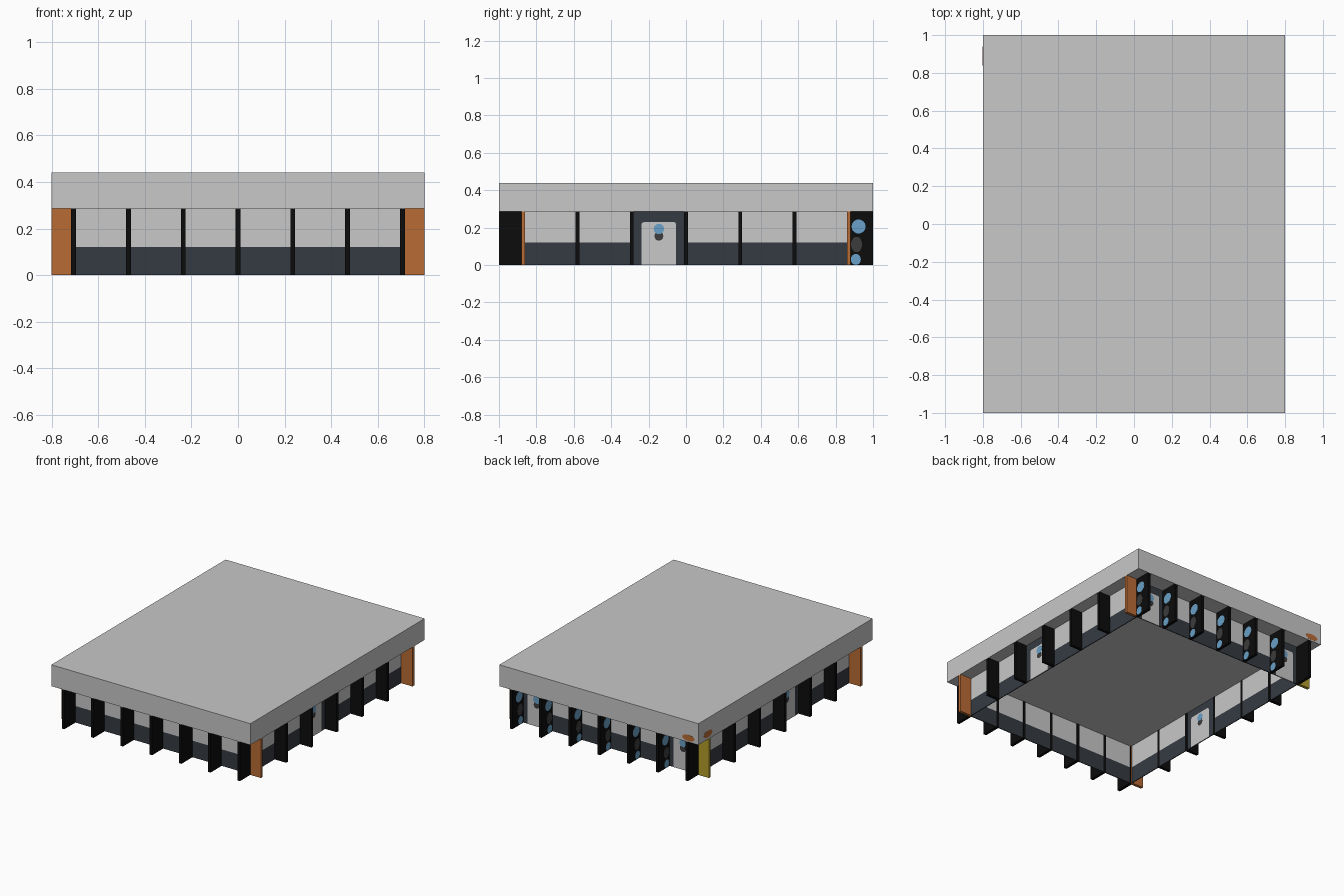
import bpy, bmesh, math

if "Cube" in bpy.data.objects:
    bpy.data.objects.remove(bpy.data.objects["Cube"])

def material(name, rgb):
    m = bpy.data.materials.new(name)
    m.diffuse_color = (*rgb, 1)
    m.use_nodes = True
    m.node_tree.nodes["Principled BSDF"].inputs["Base Color"].default_value = m.diffuse_color
    return m

LIGHT = material("light_grey", (0.578, 0.578, 0.578))
DARK = material("slate", (0.036, 0.043, 0.055))
BLACK = material("black", (0.0035, 0.0035, 0.0035))
ORANGE = material("orange", (0.485, 0.150, 0.036))
YELLOW = material("yellow", (0.46, 0.34, 0.025))
BLUE = material("sky_blue", (0.144, 0.352, 0.578))
GREY = material("dark_grey", (0.045, 0.045, 0.045))

H = 0.285            # eave height
WX, WY = 0.705, 0.87 # wall planes
T = 0.003            # half wall thickness
BAND = 0.12          # height of dark base band

def prism(name, pts, axis, a, b, mat):
    """Extrude a (u, z) profile along axis 'x' or 'y' from a to b."""
    bm = bmesh.new()
    place = (lambda u, z, d: (d, u, z)) if axis == 'x' else (lambda u, z, d: (u, d, z))
    face = bm.faces.new([bm.verts.new(place(u, z, a)) for u, z in pts])
    new = bmesh.ops.extrude_face_region(bm, geom=[face])["geom"]
    step = (b - a, 0, 0) if axis == 'x' else (0, b - a, 0)
    bmesh.ops.translate(bm, vec=step, verts=[v for v in new if isinstance(v, bmesh.types.BMVert)])
    bmesh.ops.recalc_face_normals(bm, faces=bm.faces)
    me = bpy.data.meshes.new(name)
    bm.to_mesh(me)
    bm.free()
    me.materials.append(mat)
    ob = bpy.data.objects.new(name, me)
    bpy.context.collection.objects.link(ob)
    return ob

def rect(u0, u1, z0, z1):
    return [(u0, z0), (u1, z0), (u1, z1), (u0, z1)]

def ellipse(u, z, ru, rz, n=14):
    return [(u + ru * math.cos(2 * math.pi * i / n), z + rz * math.sin(2 * math.pi * i / n))
            for i in range(n)]

def door_profile(c, w, h, r=0.015):
    pts = [(c - w, 0), (c + w, 0)]
    for k in range(9):
        a = math.pi * k / 8
        cx = c + (w - r if k <= 4 else r - w)
        pts.append((cx + r * math.cos(a), h - r + r * math.sin(a)))
    return pts

def bay(side, axis, d, u0, u1, door):
    """One wall bay between two fins, centred on plane d."""
    if not door:
        prism(side + "_wall_base", rect(u0, u1, 0, BAND), axis, d - T, d + T, DARK)
        prism(side + "_wall_panel", rect(u0, u1, BAND, H), axis, d - T, d + T, LIGHT)
        return
    c, w = (u0 + u1) / 2, (u1 - u0) * 0.32
    prism(side + "_door_frame", rect(u0, u1, 0, H), axis, d - T, d + T, DARK)
    prism(side + "_door", door_profile(c, w, 0.23), axis, d - T - 0.001, d + T + 0.001, LIGHT)
    prism(side + "_door_shade", ellipse(c, 0.155, 0.024, 0.025), axis, d - T - 0.0015, d + T + 0.0015, GREY)
    prism(side + "_door_window", ellipse(c, 0.193, 0.028, 0.028), axis, d - T - 0.002, d + T + 0.002, BLUE)

# roof slab with wide eaves
prism("roof", rect(-0.8, 0.8, H, 0.44), 'y', -1, 1, LIGHT)

xs = [-WX + 0.235 * i for i in range(7)]
ys = [-WY + 0.29 * i for i in range(7)]

# walls: two doors at the ends of the back, one in each long side
for i in range(6):
    bay("front", 'y', -WY, xs[i], xs[i + 1], False)
    bay("back", 'y', WY, xs[i], xs[i + 1], i in (0, 5))
    for side, d in (("left", -WX), ("right", WX)):
        bay(side, 'x', d, ys[i], ys[i + 1], i == 2)

# front and back fins
F = 0.0105
for i, x in enumerate(xs):
    prism("front_fin", rect(x - F, x + F, 0, H), 'y', -1, -WY + 0.005, BLACK)
    prism("back_fin", rect(x - F, x + F, 0, H), 'y', WY - 0.005, 1, BLACK)
    if i > 0:  # painted spots on both cheeks of the back fins
        a, b = x - F - 0.001, x + F + 0.001
        prism("fin_spot_top", ellipse(0.923, 0.206, 0.038, 0.038), 'x', a, b, BLUE)
        prism("fin_spot_middle", ellipse(0.912, 0.11, 0.03, 0.042), 'x', a, b, GREY)
        prism("fin_spot_bottom", ellipse(0.908, 0.03, 0.027, 0.03), 'x', a, b, BLUE)

# side fins, coloured at the corners
for s, side in ((-1, "left"), (1, "right")):
    for i, y in enumerate(ys):
        mat = BLACK
        if i in (0, 6):
            mat = YELLOW if (s < 0 and i == 6) else ORANGE
        a, b = sorted((s * (WX - 0.005), s * 0.8))
        prism(side + "_fin", rect(a, b, 0, H), 'y', y - F, y + F, mat)

# orange paint marks on the back left roof corner
prism("roof_mark_back", ellipse(-0.72, 0.315, 0.05, 0.022), 'y', 0.99, 1.001, ORANGE)
prism("roof_mark_left", ellipse(0.89, 0.325, 0.05, 0.025), 'x', -0.801, -0.79, ORANGE)
